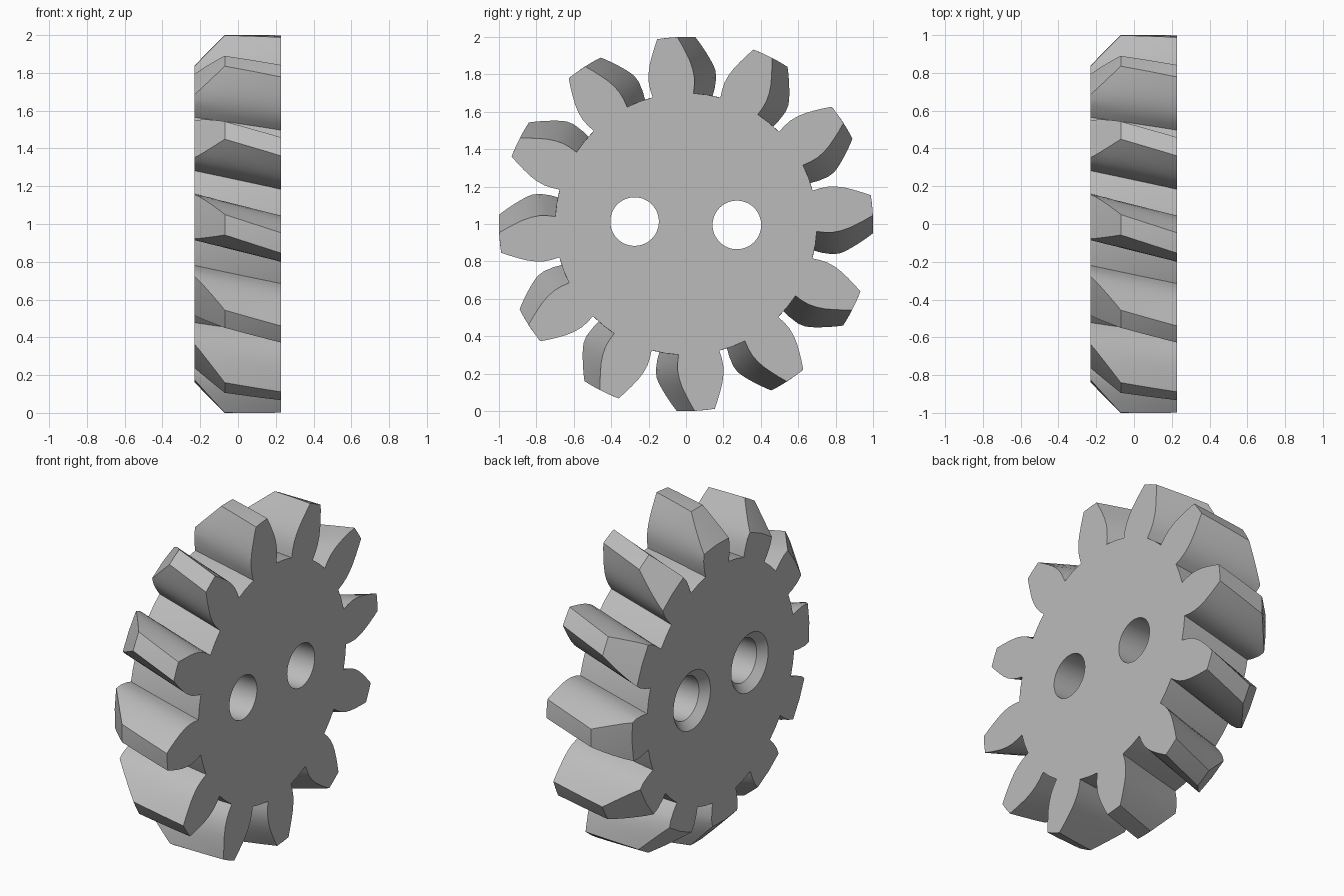
import bpy, bmesh, math

cube = bpy.data.objects.get("Cube")
if cube:
    bpy.data.objects.remove(cube, do_unlink=True)

TEETH = 12
X_BACK, X_BEVEL, X_FACE = -0.23, -0.07, 0.227   # bevelled end to plain end
ROOT, TIP = 0.70, 1.0
START, TWIST = math.radians(95.75), math.radians(8.5)

# Tooth half angle in degrees against radius
FLANK = [(0.70, 9.0), (0.74, 9.2), (0.80, 8.9), (0.86, 7.5), (0.92, 5.6), (1.0, 3.1)]

grey = bpy.data.materials.new("grey")
grey.use_nodes = True
colour = (0.5, 0.5, 0.5, 1)
grey.diffuse_color = colour
grey.node_tree.nodes["Principled BSDF"].inputs["Base Color"].default_value = colour


def half_angle(r):
    for (r0, a0), (r1, a1) in zip(FLANK, FLANK[1:]):
        if r <= r1 + 1e-6:
            return math.radians(a0 + (a1 - a0) * (r - r0) / (r1 - r0))
    return math.radians(FLANK[-1][1])


def section(x):
    """Outline of the gear at one slice, as (x, y, z) points."""
    top = min(TIP, TIP - (X_BEVEL - x))
    middle = START - TWIST * (X_FACE - x) / (X_FACE - X_BACK)
    radii = [ROOT + (top - ROOT) * i / 7 for i in range(8)]
    tooth = [(r, -half_angle(r)) for r in radii]
    tooth += [(top, 0)]
    tooth += [(r, half_angle(r)) for r in reversed(radii)]
    tooth += [(ROOT, math.pi / TEETH)]
    points = []
    for k in range(TEETH):
        for r, a in tooth:
            t = middle + a + k * math.tau / TEETH
            points.append((x, r * math.cos(t), 1 + r * math.sin(t)))
    return points


def loft(name, rings):
    """Skin a list of closed rings and cap both ends."""
    bm = bmesh.new()
    loops = [[bm.verts.new(p) for p in ring] for ring in rings]
    n = len(loops[0])
    for a, b in zip(loops, loops[1:]):
        for i in range(n):
            j = (i + 1) % n
            bm.faces.new((a[i], a[j], b[j], b[i]))
    bm.faces.new(loops[0])
    bm.faces.new(loops[-1])
    bmesh.ops.recalc_face_normals(bm, faces=bm.faces)
    mesh = bpy.data.meshes.new(name)
    bm.to_mesh(mesh)
    bm.free()
    mesh.materials.append(grey)
    obj = bpy.data.objects.new(name, mesh)
    bpy.context.collection.objects.link(obj)
    return obj


def circle(x, y, z, r, n=48):
    return [(x, y + r * math.cos(i * math.tau / n), z + r * math.sin(i * math.tau / n))
            for i in range(n)]


# Helical gear body: bevel slices, then the full-height part
slices = [X_BACK + (X_BEVEL - X_BACK) * i / 6 for i in range(7)]
slices += [X_BEVEL + (X_FACE - X_BEVEL) * i / 4 for i in range(1, 5)]
gear = loft("gear", [section(x) for x in slices])
bpy.context.view_layer.objects.active = gear
gear.select_set(True)

# Two through holes, countersunk on the bevelled end
for y, z in ((-0.275, 1.013), (0.272, 0.995)):
    steps = [(X_BACK - 0.02, 0.195), (X_BACK + 0.045, 0.13), (X_FACE + 0.05, 0.13)]
    cutter = loft("hole_cutter", [circle(x, y, z, r) for x, r in steps])
    cutter.hide_render = True
    cut = gear.modifiers.new("hole", "BOOLEAN")
    cut.operation = "DIFFERENCE"
    cut.solver = "EXACT"
    cut.object = cutter
    bpy.ops.object.modifier_apply(modifier=cut.name)
    bpy.data.objects.remove(cutter, do_unlink=True)

bpy.ops.object.shade_smooth_by_angle(angle=math.radians(25))
